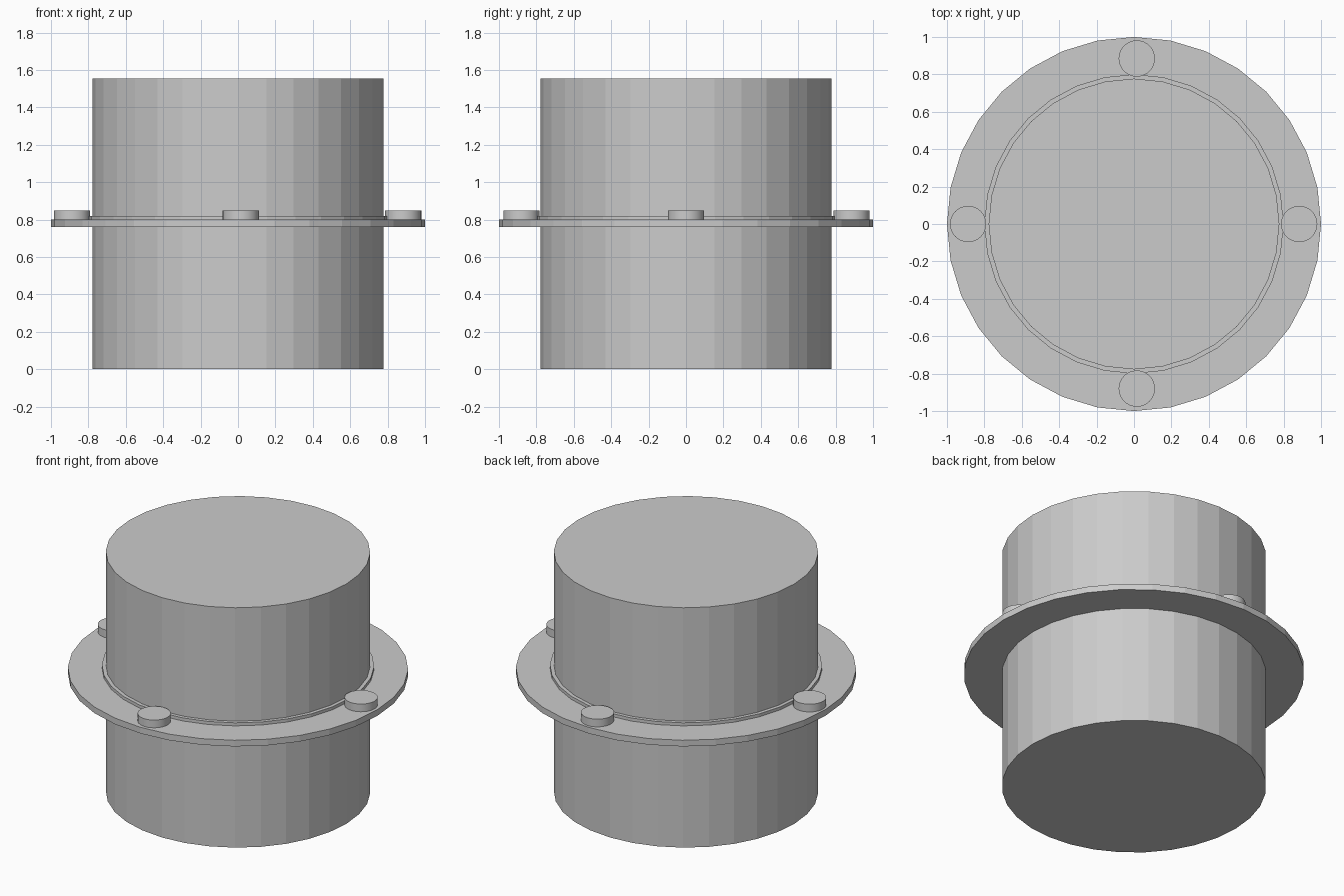
import bpy

if "Cube" in bpy.data.objects:
    bpy.data.objects.remove(bpy.data.objects["Cube"])


def cylinder(name, radius, z0, z1, x=0.0, y=0.0):
    bpy.ops.mesh.primitive_cylinder_add(vertices=32, radius=radius, depth=z1 - z0,
                                        location=(x, y, (z0 + z1) / 2))
    obj = bpy.context.object
    obj.name = name
    return obj


# Main drum running through the flange
cylinder("drum", 0.777, 0.0, 1.555)

# Flange plate and the thin raised collar on top of it
cylinder("flange", 1.0, 0.76, 0.80)
cylinder("collar", 0.80, 0.78, 0.82)

# Four bolt heads resting on the flange
bolts = [("right", 0.883, 0.0), ("left", -0.887, 0.0),
         ("back", 0.015, 0.885), ("front", 0.015, -0.88)]
for side, x, y in bolts:
    bolt = cylinder("bolt_" + side, 0.097, 0.79, 0.85, x, y)
    bpy.ops.object.shade_smooth_by_angle()
